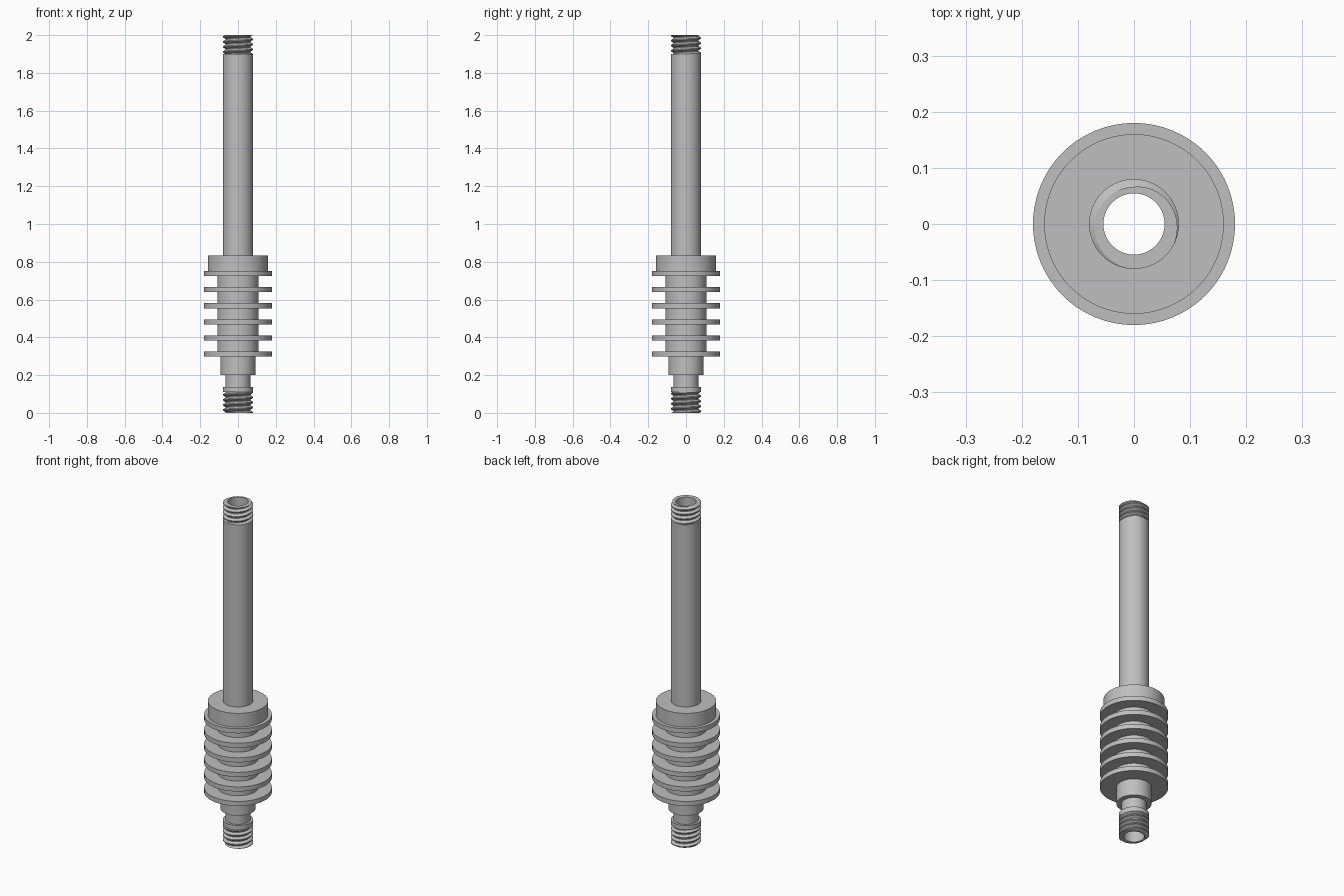
import bpy, bmesh, math

if "Cube" in bpy.data.objects:
    bpy.data.objects.remove(bpy.data.objects["Cube"])

SEG = 96
BORE = 0.0545        # radius of the through hole
ROOT, CREST = 0.066, 0.08
PITCH = 0.0267

metal = bpy.data.materials.new("grey metal")
metal.diffuse_color = (0.52, 0.52, 0.52, 1)
metal.use_nodes = True
metal.node_tree.nodes["Principled BSDF"].inputs["Base Color"].default_value = metal.diffuse_color


def finish(name, bm):
    bmesh.ops.remove_doubles(bm, verts=bm.verts, dist=1e-5)
    mesh = bpy.data.meshes.new(name)
    bm.to_mesh(mesh)
    bm.free()
    obj = bpy.data.objects.new(name, mesh)
    bpy.context.collection.objects.link(obj)
    mesh.materials.append(metal)
    bpy.context.view_layer.objects.active = obj
    obj.select_set(True)
    bpy.ops.object.shade_smooth_by_angle(angle=math.radians(30))
    obj.select_set(False)


def lathe(name, profile):
    """Revolve (radius, z) points; listed bottom to top the surface faces outward."""
    bm = bmesh.new()
    rings = [[bm.verts.new((r * math.cos(a), r * math.sin(a), z)) for r, z in profile]
             for a in (2 * math.pi * i / SEG for i in range(SEG))]
    for i in range(SEG):
        p, q = rings[i], rings[(i + 1) % SEG]
        for k in range(len(profile) - 1):
            bm.faces.new((p[k], q[k], q[k + 1], p[k + 1]))
    finish(name, bm)


def thread(name, z0, z1, phase):
    """Right-handed helical thread trimmed flat at z0 and z1, capped to the bore."""
    tooth = [(0, ROOT), (0.15, ROOT), (0.48, CREST), (0.67, CREST), (1, ROOT)]
    turns = math.ceil((z1 - z0) / PITCH) + 2
    bm = bmesh.new()
    rows = []
    for i in range(SEG * turns + 1):
        a = 2 * math.pi * i / SEG
        base = z0 + PITCH * (i / SEG - 1.5)
        c, s = math.cos(a + phase), math.sin(a + phase)
        rows.append([bm.verts.new((r * c, r * s, base + t * PITCH)) for t, r in tooth])
    for p, q in zip(rows, rows[1:]):
        for k in range(len(tooth) - 1):
            bm.faces.new((p[k], q[k], q[k + 1], p[k + 1]))
    bmesh.ops.remove_doubles(bm, verts=bm.verts, dist=1e-5)
    for z, n in ((z0, -1), (z1, 1)):
        geom = bm.verts[:] + bm.edges[:] + bm.faces[:]
        bmesh.ops.bisect_plane(bm, geom=geom, dist=1e-6, plane_co=(0, 0, z),
                               plane_no=(0, 0, n), clear_outer=True)
    # end caps running in to the bore
    rim = [e for e in bm.edges if e.is_boundary
           and any(all(abs(v.co.z - z) < 1e-5 for v in e.verts) for z in (z0, z1))]
    new = bmesh.ops.extrude_edge_only(bm, edges=rim)["geom"]
    for v in new:
        if isinstance(v, bmesh.types.BMVert):
            f = BORE / math.hypot(v.co.x, v.co.y)
            v.co.x *= f
            v.co.y *= f
    bmesh.ops.recalc_face_normals(bm, faces=bm.faces)
    finish(name, bm)


# stepped lower shank: stop ring, neck and shoulder
lathe("lower_shank", [(0.056, 0.111), (0.08, 0.111), (0.08, 0.137), (0.066, 0.137),
                      (0.066, 0.2), (0.093, 0.2), (0.093, 0.298)])

# finned cooling body: six discs on a core, with a thick collar on top
body = [(0.09, 0.298)]
for n in range(6):
    z = 0.298 + n * 0.0853
    body += [(0.109, z), (0.18, z), (0.18, z + 0.027), (0.109, z + 0.027)]
body[-1] = (0.16, body[-1][1])
body += [(0.16, 0.832), (0.078, 0.832)]
lathe("finned_body", body)

# long plain tube
lathe("long_tube", [(0.08, 0.832), (0.08, 1.9), (0.056, 1.9)])

# bore wall through the full length (listed downward so it faces inward)
lathe("bore_wall", [(BORE, 2.0), (BORE, 0.0)])

# threaded ends
thread("lower_thread", 0.0, 0.112, 0.0)
thread("upper_thread", 1.899, 2.0, math.radians(45))
